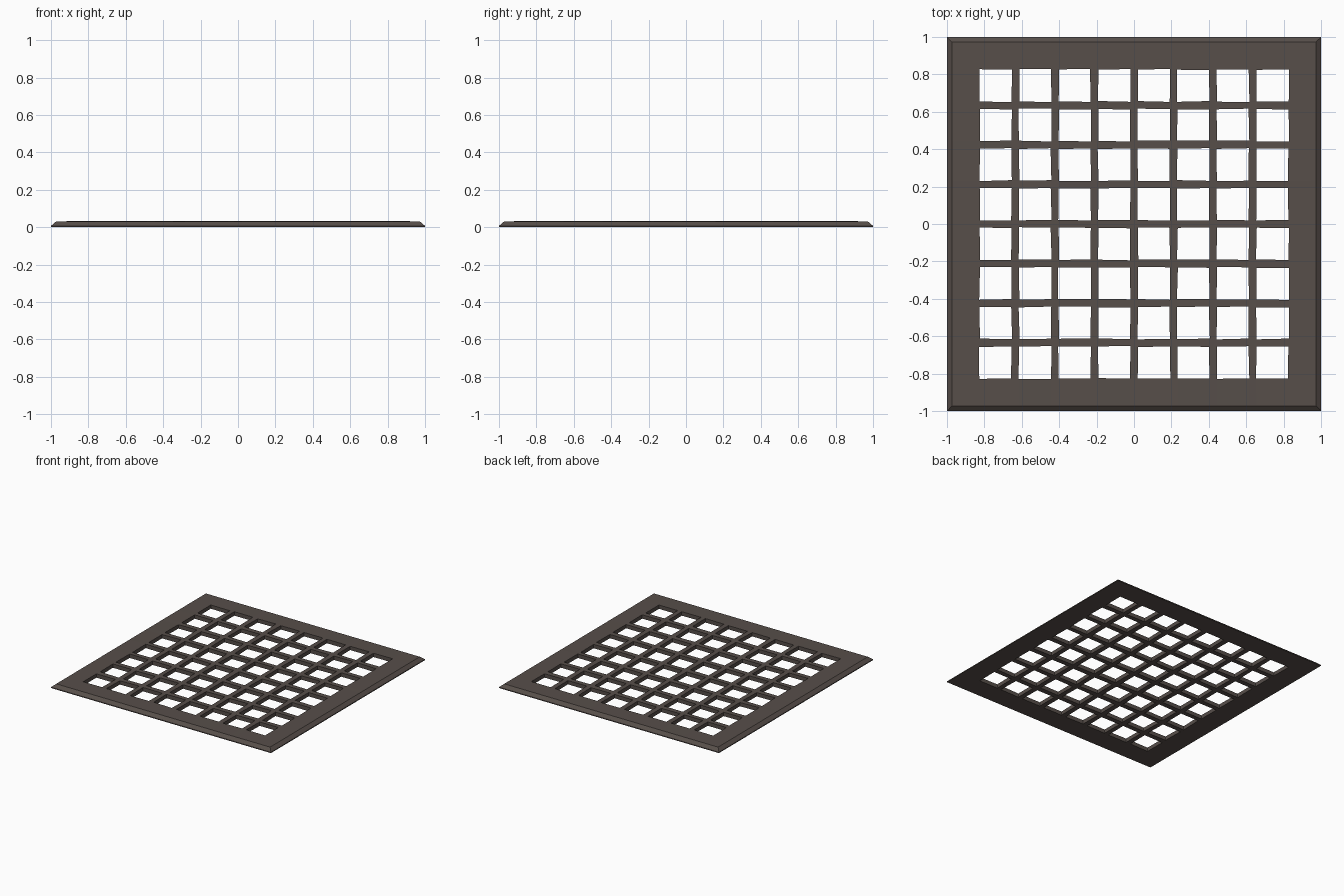
import bpy, bmesh, random

if "Cube" in bpy.data.objects:
    bpy.data.objects.remove(bpy.data.objects["Cube"])

random.seed(4)
iron = bpy.data.materials.new("dark iron")
iron.diffuse_color = (0.095, 0.077, 0.068, 1)
iron.use_nodes = True
iron.node_tree.nodes["Principled BSDF"].inputs["Base Color"].default_value = iron.diffuse_color

# Grid lines: outer rim, then both edges of each of the eight openings
PITCH, HOLE, N = 0.2115, 0.171, 8
lines = [-1.0]
for k in range(N):
    c = (k - (N - 1) / 2) * PITCH
    lines += [c - HOLE / 2, c + HOLE / 2]
lines.append(1.0)
LAST = len(lines) - 1
# (height, rim half-width): bevelled top, short vertical edge, flat base
LEVELS = [(0.031, 0.972), (0.007, 1.0), (0.0, 1.0)]

bm = bmesh.new()
verts = {}
for i, x in enumerate(lines):
    for j, y in enumerate(lines):
        # slight hand-forged unevenness on the bars
        inner = 0 < i < LAST and 0 < j < LAST
        dx, dy = (random.uniform(-0.003, 0.003) if inner else 0 for _ in range(2))
        dz = random.uniform(0, 0.002) if inner else 0
        for level, (z, rim) in enumerate(LEVELS):
            px = x * rim if i in (0, LAST) else x + dx
            py = y * rim if j in (0, LAST) else y + dy
            verts[i, j, level] = bm.verts.new((px, py, z + (dz if level == 0 else 0)))


def solid(i, j):
    return 0 <= i < LAST and 0 <= j < LAST and not (i % 2 and j % 2)


# Plate cells and the walls around every open edge
for i in range(LAST):
    for j in range(LAST):
        if not solid(i, j):
            continue
        ring = [(i, j), (i + 1, j), (i + 1, j + 1), (i, j + 1)]
        bm.faces.new([verts[(*p, 0)] for p in ring])
        bm.faces.new([verts[(*p, 2)] for p in reversed(ring)])
        for k, (di, dj) in enumerate([(0, -1), (1, 0), (0, 1), (-1, 0)]):
            if not solid(i + di, j + dj):
                a, b = ring[k], ring[(k + 1) % 4]
                for lv in (0, 1):
                    bm.faces.new([verts[(*a, lv)], verts[(*a, lv + 1)],
                                  verts[(*b, lv + 1)], verts[(*b, lv)]])

loose = [v for v in bm.verts if not v.link_faces]
bmesh.ops.delete(bm, geom=loose, context='VERTS')
bmesh.ops.recalc_face_normals(bm, faces=bm.faces)
mesh = bpy.data.meshes.new("floor_grate")
bm.to_mesh(mesh)
bm.free()
mesh.materials.append(iron)
bpy.context.collection.objects.link(bpy.data.objects.new("floor_grate", mesh))
